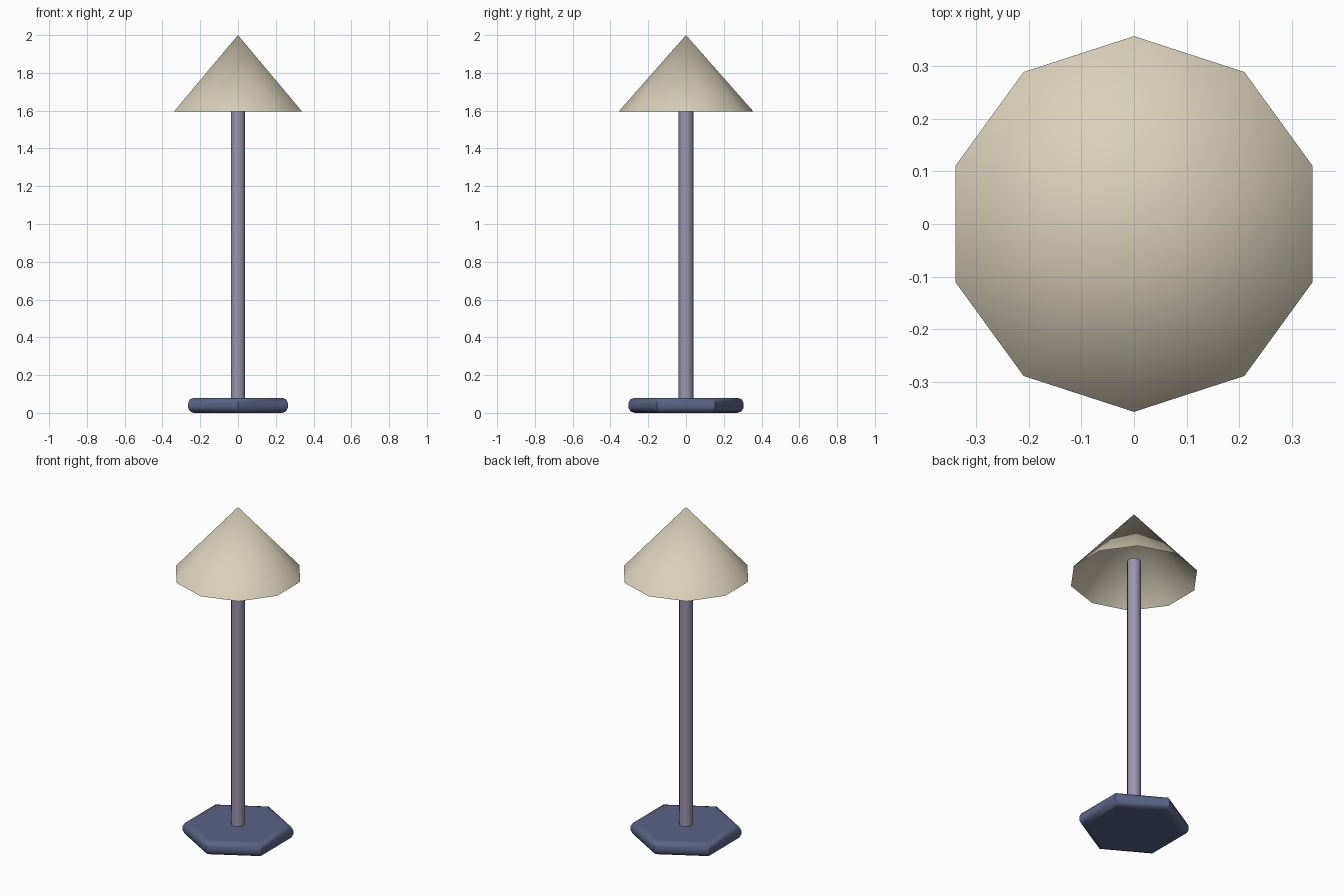
import bpy, bmesh, math

if "Cube" in bpy.data.objects:
    bpy.data.objects.remove(bpy.data.objects["Cube"])


def material(name, rgb):
    m = bpy.data.materials.new(name)
    m.diffuse_color = (*rgb, 1)
    m.use_nodes = True
    m.node_tree.nodes["Principled BSDF"].inputs["Base Color"].default_value = m.diffuse_color
    return m


def lathe(name, sides, profile, mat, angle, cap_bottom=True, cap_top=True):
    """Stack polygon rings (radius, z), with one corner facing +y; radius 0 is a point."""
    bm = bmesh.new()
    rings = []
    for r, z in profile:
        n = sides if r > 0 else 1
        rings.append([bm.verts.new((r * math.sin(2 * math.pi * i / sides),
                                    r * math.cos(2 * math.pi * i / sides), z))
                      for i in range(n)])
    for a, b in zip(rings, rings[1:]):
        for i in range(sides):
            j = (i + 1) % sides
            if len(b) == 1:
                bm.faces.new((a[j], a[i], b[0]))
            else:
                bm.faces.new((a[j], a[i], b[i], b[j]))
    if cap_bottom:
        bm.faces.new(rings[0])
    if cap_top and len(rings[-1]) > 1:
        bm.faces.new(rings[-1][::-1])
    me = bpy.data.meshes.new(name)
    bm.to_mesh(me)
    bm.free()
    me.materials.append(mat)
    ob = bpy.data.objects.new(name, me)
    bpy.context.collection.objects.link(ob)
    bpy.ops.object.select_all(action='DESELECT')
    ob.select_set(True)
    bpy.context.view_layer.objects.active = ob
    bpy.ops.object.shade_smooth_by_angle(angle=math.radians(angle))
    return ob


cream = material("cream", (0.70, 0.63, 0.49))
grey = material("lilac_grey", (0.33, 0.30, 0.42))
navy = material("slate_blue", (0.105, 0.125, 0.24))

# hexagonal base with softened rims
lathe("base", 6, [(0.26, 0), (0.27, 0), (0.294, 0.008), (0.305, 0.028),
                  (0.305, 0.052), (0.294, 0.072), (0.27, 0.08), (0.26, 0.08)], navy, 50)

# pole, ending inside the shade
lathe("pole", 10, [(0.039, 0.06), (0.039, 1.70)], grey, 40)

# open ten-sided conical shade
lathe("shade", 10, [(0.357, 1.595), (0, 2.0)], cream, 30, cap_bottom=False)
